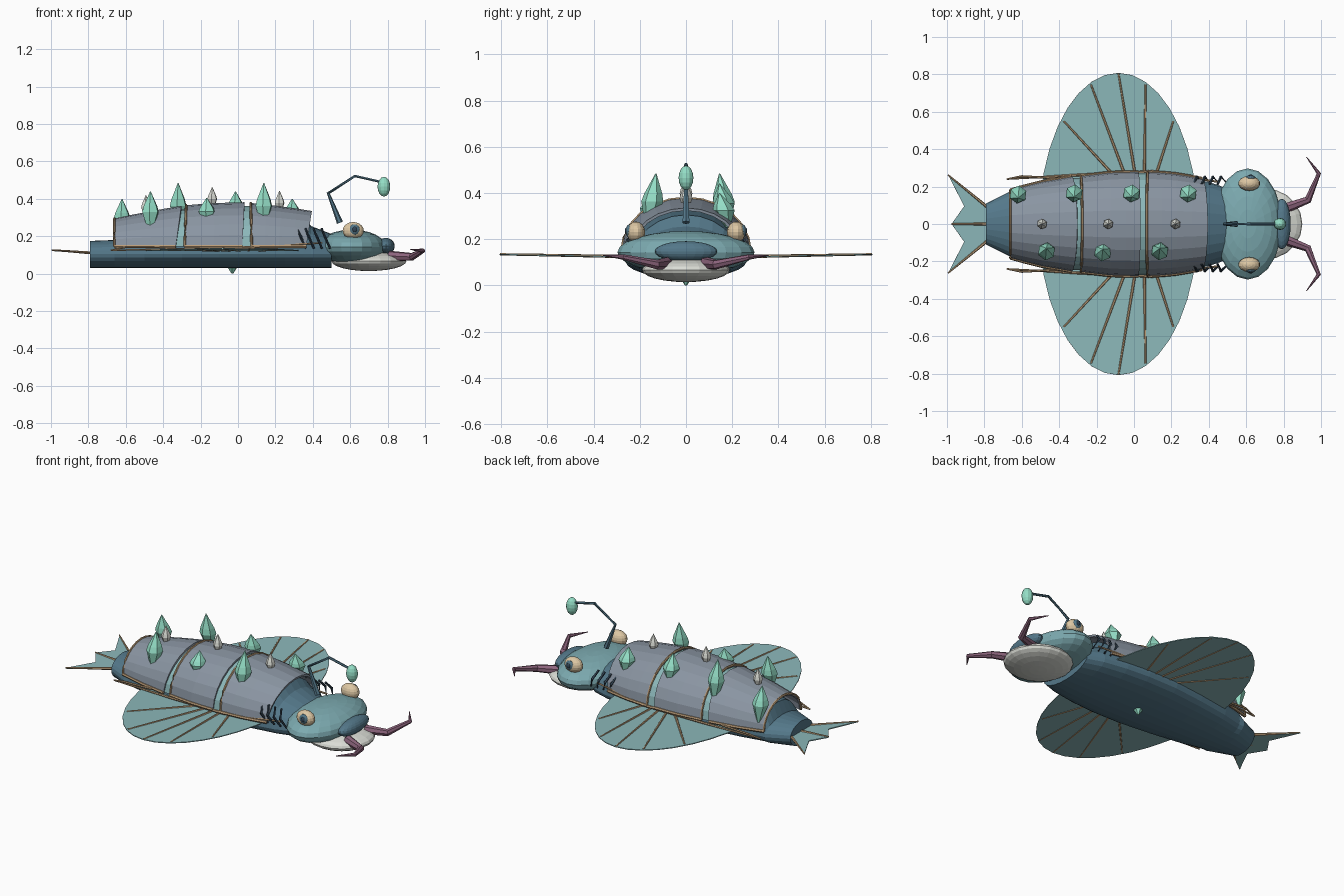
import bpy, bmesh, math
from mathutils import Vector

if "Cube" in bpy.data.objects:
    bpy.data.objects.remove(bpy.data.objects["Cube"])


def material(name, rgb):
    m = bpy.data.materials.new(name)
    m.diffuse_color = (*[((c / 255 + 0.055) / 1.055) ** 2.4 for c in rgb], 1)
    m.use_nodes = True
    m.node_tree.nodes["Principled BSDF"].inputs["Base Color"].default_value = m.diffuse_color
    return m


TEAL = material("head teal", (124, 170, 176))
BLUE = material("hull blue", (84, 120, 138))
GREY = material("shell grey", (138, 149, 162))
GREEN = material("crystal green", (148, 222, 198))
BROWN = material("trim tan", (186, 156, 120))
CREAM = material("eye cream", (222, 200, 164))
PALE = material("jaw pale", (218, 220, 213))
PURPLE = material("mandible purple", (140, 100, 124))
NAVY = material("dark navy", (52, 70, 86))
FIN = material("fin teal", (140, 184, 186))


def finish(name, bm, mat):
    bmesh.ops.recalc_face_normals(bm, faces=bm.faces)
    me = bpy.data.meshes.new(name)
    bm.to_mesh(me)
    bm.free()
    me.materials.append(mat)
    ob = bpy.data.objects.new(name, me)
    bpy.context.collection.objects.link(ob)
    return ob


def thicken(ob, t, offset=0):
    mod = ob.modifiers.new("thickness", "SOLIDIFY")
    mod.thickness = t
    mod.offset = offset


def loft(name, rings, mat, closed=True):
    bm = bmesh.new()
    rows = [[bm.verts.new(p) for p in r] for r in rings]
    n = len(rows[0])
    for a, b in zip(rows, rows[1:]):
        for i in range(n if closed else n - 1):
            j = (i + 1) % n
            bm.faces.new((a[i], a[j], b[j], b[i]))
    if closed:
        bm.faces.new(rows[0])
        bm.faces.new(rows[-1])
    return finish(name, bm, mat)


def tube(name, pts, radii, mat, n=6):
    pts = [Vector(p) for p in pts]
    rings = []
    for i, p in enumerate(pts):
        t = (pts[min(i + 1, len(pts) - 1)] - p).normalized() + (p - pts[max(i - 1, 0)]).normalized()
        side = t.cross(Vector((0, 0, 1)) if abs(t.normalized().z) < 0.9 else Vector((0, 1, 0))).normalized()
        up = side.cross(t).normalized()
        rings.append([p + radii[i] * (math.cos(a) * side + math.sin(a) * up)
                      for a in (2 * math.pi * k / n for k in range(n))])
    return loft(name, rings, mat)


def ellipsoid(name, c, r, mat, u=20, v=12):
    bm = bmesh.new()
    bmesh.ops.create_uvsphere(bm, u_segments=u, v_segments=v, radius=1)
    for w in bm.verts:
        w.co = Vector([c[i] + r[i] * w.co[i] for i in range(3)])
    return finish(name, bm, mat)


def crystal(name, x, y, z0, z1, r, mat, splay=0.0):
    # six-sided double point, fattest near the middle, base splayed outward
    rings = []
    for f, q in [(0, 0.2), (0.5, 1), (0.64, 0.82), (1, 0.04)]:
        yc = y * (1 + splay * (1 - f))
        rings.append([(x + q * r * math.cos(k * math.pi / 3 + 0.4), yc + q * r * math.sin(k * math.pi / 3 + 0.4),
                       z0 + f * (z1 - z0)) for k in range(6)])
    return loft(name, rings, mat)


def lerp(table, x):
    for (a, p), (b, q) in zip(table, table[1:]):
        if x <= b:
            return p + (q - p) * (x - a) / (b - a)
    return table[-1][1]


# Hull: flat-bottomed loft whose domed back fills the shells
WIDTH = [(-0.79, 0.11), (-0.66, 0.18), (-0.5, 0.22), (-0.3, 0.252), (-0.1, 0.275), (0.1, 0.277), (0.25, 0.265), (0.4, 0.24), (0.5, 0.205)]
CREST = [(-0.79, 0.175), (-0.66, 0.18), (-0.63, 0.25), (-0.3, 0.315), (0.05, 0.33), (0.35, 0.305), (0.39, 0.255), (0.5, 0.212)]
hull = []
for x in sorted({p[0] for p in WIDTH + CREST}):
    w, h = lerp(WIDTH, x) - (0.015 if x > -0.65 else 0.005 if x > -0.7 else 0), lerp(CREST, x) - 0.105
    hull.append([(x, w * math.cos(a), 0.105 + (h if math.sin(a) > 0 else 0.075) * math.sin(a))
                 for a in (2 * math.pi * k / 24 for k in range(24))])
loft("hull", hull, BLUE)


# Back shells: three arched plates with trimmed rear edges
def arch(x, slant, w, top, n=12):
    pts = []
    for k in range(n + 1):
        a = math.pi * k / n
        s = math.sin(a)
        pts.append((x + slant * (1 - s), w * math.cos(a), 0.145 + (top - 0.145) * s))
    return pts


SHELLS = [(-0.66, -0.303, 0.295, 0.362, 0, -0.03), (-0.277, 0.035, 0.366, 0.382, -0.008, -0.012),
          (0.068, 0.395, 0.378, 0.335, 0.005, -0.03)]
for i, (x0, x1, t0, t1, s0, s1) in enumerate(SHELLS):
    rings = []
    for k in range(5):
        f = k / 4
        x = x0 + (x1 - x0) * f
        top = t0 + (t1 - t0) * f + 0.012 * f * (1 - f)
        rings.append(arch(x, s0 + (s1 - s0) * f, lerp(WIDTH, x) + 0.002, top))
    thicken(loft(f"back_shell_{i}", rings, GREY, closed=False), 0.012, -1)
    tube(f"shell_rear_trim_{i}", rings[0], [0.007] * 13, BROWN, 6)
    for s in (0, -1):
        tube(f"shell_hem_{i}_{s}", [r[s] for r in rings], [0.009] * 5, BROWN, 6)

# Skin bands showing through the gaps
for i, (x, top) in enumerate([(-0.3, 0.346), (0.05, 0.362)]):
    w = lerp(WIDTH, x)
    loft(f"gap_band_{i}", [arch(x + d, -0.01, w - 0.005, top) for d in (-0.045, 0.045)], FIN, closed=False)

# Head, jaw and snout
ellipsoid("head", (0.608, 0, 0.143), (0.183, 0.297, 0.092), TEAL)
ellipsoid("jaw", (0.70, 0, 0.067), (0.2, 0.19, 0.053), PALE)
ellipsoid("snout", (0.79, 0, 0.147), (0.048, 0.135, 0.044), BLUE)

# Antenna with glowing bulb
tube("antenna", [(0.545, 0, 0.272), (0.483, 0, 0.43), (0.625, 0, 0.522), (0.775, 0, 0.488)],
     [0.017, 0.009, 0.008, 0.007], BLUE)
ellipsoid("antenna_bulb", (0.78, 0, 0.465), (0.034, 0.032, 0.053), GREEN, 12, 8)

FC = -0.083  # fin centre along the hull


def fin_z(y):
    return 0.119 + 0.018 * y


for s, tag in ((1, "left"), (-1, "right")):
    # Eyes
    ellipsoid(f"eye_{tag}", (0.616, s * 0.217, 0.23), (0.058, 0.04, 0.046), CREAM, 14, 10)
    ellipsoid(f"iris_{tag}", (0.622, s * 0.245, 0.235), (0.029, 0.016, 0.029), BLUE, 12, 8)
    ellipsoid(f"pupil_{tag}", (0.624, s * 0.255, 0.236), (0.014, 0.01, 0.016), NAVY, 10, 6)
    # Mandibles
    tube(f"mandible_{tag}", [(0.81, s * 0.085, 0.095), (0.93, s * 0.13, 0.09), (0.988, s * 0.27, 0.122), (0.922, s * 0.358, 0.13)],
         [0.028, 0.021, 0.012, 0.002], PURPLE, 7)
    # Gill ribs
    for k in range(4):
        x = 0.318 + 0.043 * k
        tube(f"gill_rib_{tag}_{k}", [(x, s * 0.213, 0.24), (x + 0.018, s * 0.252, 0.195), (x + 0.045, s * 0.225, 0.135)],
             [0.007, 0.008, 0.006], NAVY, 5)
    # Side fin: thin half-ellipse sheet with fanned rays
    bm = bmesh.new()
    edge = []
    for k in range(17):
        a = math.radians(10 + 160 * k / 16)
        y = 0.808 * math.sin(a)
        edge.append(Vector((FC + 0.425 * math.cos(a), s * y, fin_z(y))))
    bm.faces.new([bm.verts.new(p) for p in edge])
    thicken(finish(f"side_fin_{tag}", bm, FIN), 0.005)
    for k, (xt, yt, xr) in enumerate([(-0.375, 0.55, -0.09), (-0.23, 0.745, -0.04), (FC, 0.805, 0.01),
                                      (0.062, 0.745, 0.055), (0.21, 0.55, 0.11)]):
        tube(f"fin_ray_{tag}_{k}", [(xr, s * 0.24, fin_z(0.24) + 0.001), (xt, s * yt, fin_z(yt) + 0.001)],
             [0.0085, 0.0055], BROWN, 6)
    # Side rails with a forked trailing whisker
    tube(f"side_rail_{tag}", [(-0.68, s * 0.24, 0.125), (-0.3, s * 0.262, 0.132), (0.1, s * 0.28, 0.143), (0.45, s * 0.225, 0.165)],
         [0.004, 0.007, 0.008, 0.005], BROWN, 6)
    tube(f"side_whisker_{tag}", [(-0.68, s * 0.24, 0.125), (-0.6, s * 0.255, 0.142), (-0.42, s * 0.245, 0.142)],
         [0.004, 0.006, 0.006], BROWN, 6)

# Tail fin
tail = [(-0.77, 0.085), (-0.995, 0.265), (-0.908, 0.095), (-0.975, 0), (-0.908, -0.095), (-0.995, -0.265), (-0.77, -0.085)]
bm = bmesh.new()
ctr = bm.verts.new((-0.77, 0, 0.108))
vs = [bm.verts.new((x, y, 0.108 + 0.07 * (-0.77 - x))) for x, y in tail]
for a, b in zip(vs, vs[1:]):
    bm.faces.new((ctr, a, b))
thicken(finish("tail_fin", bm, FIN), 0.006)
for k, (x, y) in enumerate([(-0.995, 0.263), (-0.975, 0), (-0.995, -0.263)]):
    tube(f"tail_ray_{k}", [(-0.77, y * 0.3, 0.11), (x, y, 0.126)], [0.009, 0.004], BROWN, 6)

# Crystals: alternating rows, a pale ridge line and one under the belly
for i, (x, y, z0, z1) in enumerate([(-0.62, 0.14, 0.19, 0.4), (-0.32, 0.145, 0.24, 0.485), (-0.013, 0.145, 0.27, 0.44),
                                    (0.29, 0.145, 0.25, 0.4), (-0.468, -0.13, 0.22, 0.44), (-0.167, -0.135, 0.26, 0.405),
                                    (0.138, -0.13, 0.24, 0.485)]):
    crystal(f"crystal_{i}", x, y, z0, z1, 0.048, GREEN, 0.25)
for i, (x, z1) in enumerate([(-0.492, 0.42), (-0.138, 0.463), (0.222, 0.443)]):
    crystal(f"ridge_crystal_{i}", x, 0, z1 - 0.13, z1, 0.028, PALE)
crystal("belly_crystal", -0.03, 0, 0.0, 0.06, 0.025, GREEN)
